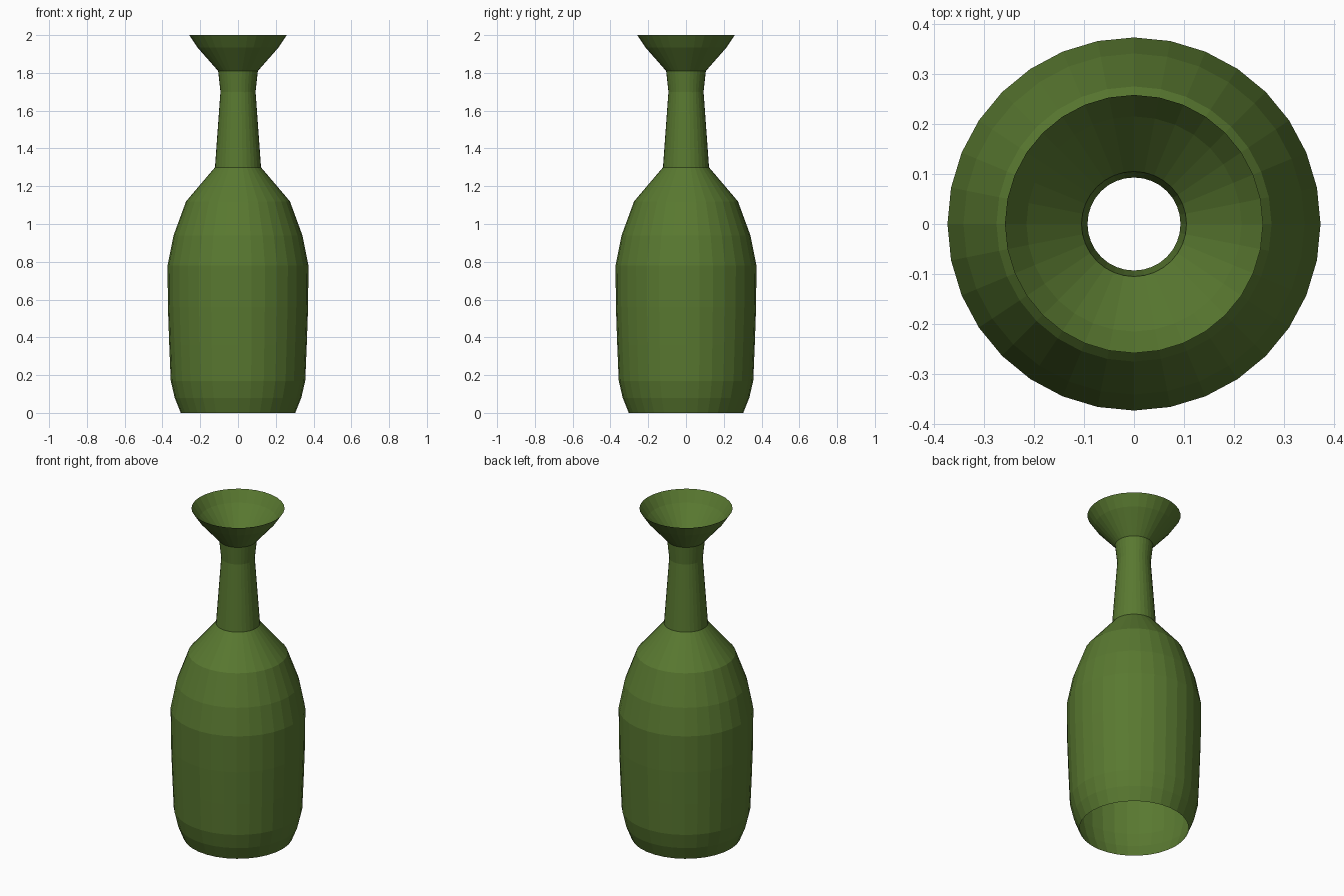
import bpy, bmesh
from math import cos, sin, tau

if "Cube" in bpy.data.objects:
    bpy.data.objects.remove(bpy.data.objects["Cube"])

SIDES = 32

# Outline as (radius, height), from the open foot to the flared lip
PROFILE = [
    (0.303, 0.0), (0.335, 0.08), (0.356, 0.17), (0.364, 0.36), (0.371, 0.56),
    (0.373, 0.78), (0.341, 0.94), (0.275, 1.12), (0.122, 1.30),   # body, shoulder
    (0.093, 1.70), (0.105, 1.81),                                 # neck
    (0.215, 1.935), (0.258, 2.0),                                 # lip
]

# Lathe the outline into an open, flat-faced shell
bm = bmesh.new()
rings = [[bm.verts.new((r * cos(tau * i / SIDES), r * sin(tau * i / SIDES), z))
          for i in range(SIDES)] for r, z in PROFILE]
for low, high in zip(rings, rings[1:]):
    for i in range(SIDES):
        j = (i + 1) % SIDES
        bm.faces.new((low[i], low[j], high[j], high[i]))

mesh = bpy.data.meshes.new("bottle")
bm.to_mesh(mesh)
bm.free()
bottle = bpy.data.objects.new("bottle", mesh)
bpy.context.collection.objects.link(bottle)

# Green glass colour
green = bpy.data.materials.new("green")
green.diffuse_color = (0.10, 0.19, 0.03, 1)
green.use_nodes = True
green.node_tree.nodes["Principled BSDF"].inputs["Base Color"].default_value = green.diffuse_color
mesh.materials.append(green)
